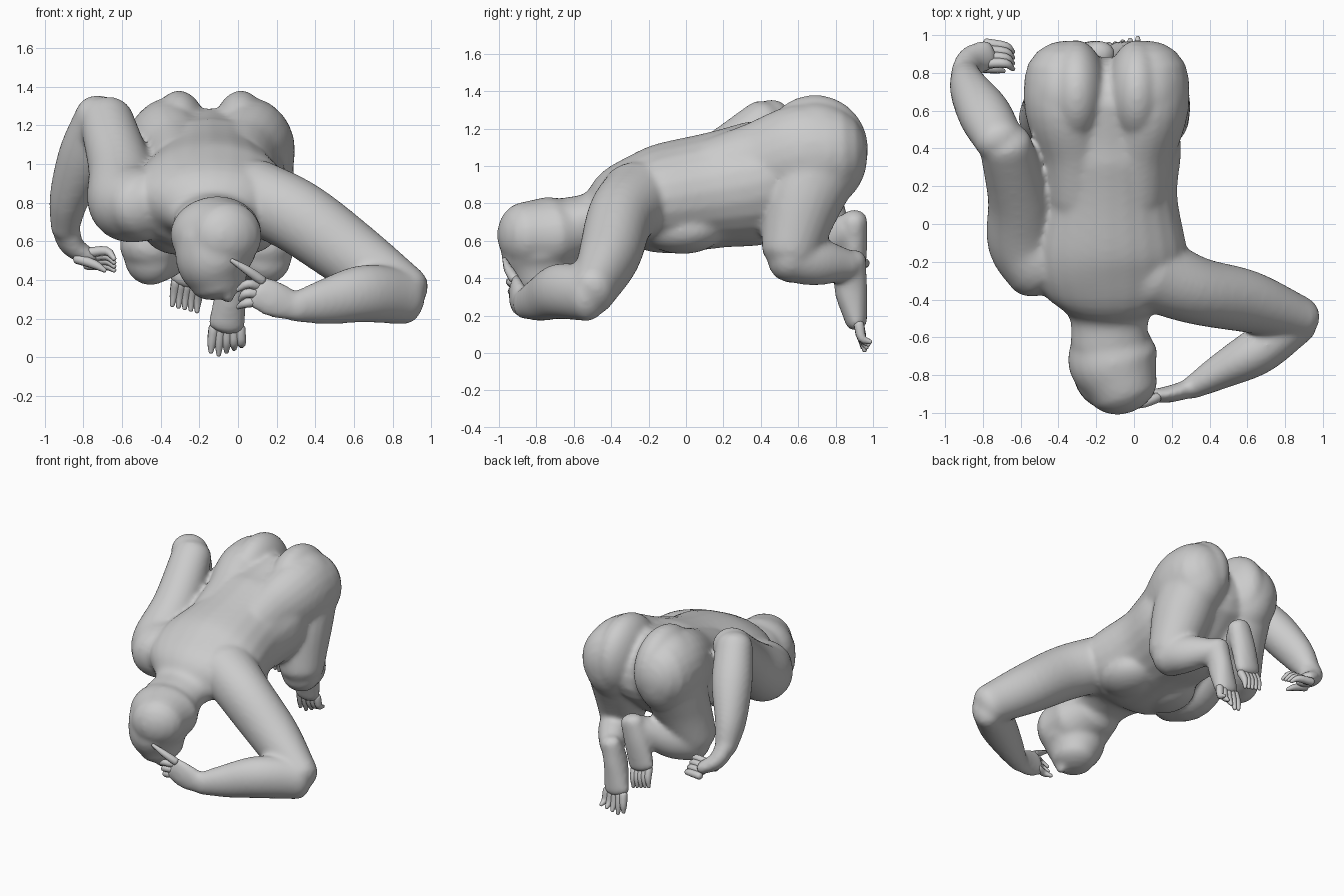
import bpy, bmesh, math
from mathutils import Vector

parts = []


def spline(pts, n):
    # Catmull-Rom through tuples of any length
    vs = [Vector(p) for p in pts]
    vs = [vs[0] * 2 - vs[1]] + vs + [vs[-1] * 2 - vs[-2]]
    out = []
    for i in range(1, len(vs) - 2):
        a, b, c, d = vs[i - 1:i + 3]
        for k in range(n):
            t = k / n
            out.append(0.5 * (2 * b + (c - a) * t + (2 * a - 5 * b + 4 * c - d) * t * t
                              + (3 * b - a - 3 * c + d) * t ** 3))
    return out + [vs[-2]]


def new_object(name, bm):
    bmesh.ops.recalc_face_normals(bm, faces=bm.faces)
    me = bpy.data.meshes.new(name)
    bm.to_mesh(me)
    bm.free()
    me.shade_smooth()
    ob = bpy.data.objects.new(name, me)
    bpy.context.collection.objects.link(ob)
    return ob


def tube(bm, pts, side, seg=24, n=5, cap=0.8):
    # pts: x, y, z, half width along side, half depth; ends are rounded
    s = spline(pts, n)
    side = Vector(side)
    rings = []
    for i, p in enumerate(s):
        t = (Vector(s[min(i + 1, len(s) - 1)][:3]) - Vector(s[max(i - 1, 0)][:3])).normalized()
        u = (side - t * side.dot(t)).normalized()
        rings.append([Vector(p[:3]), t, u, t.cross(u), p[3], p[4]])

    def ends(r, sign):
        c, t, u, v, a, b = r
        return [[c + t * sign * math.sin(q) * min(a, b) * cap, t, u, v,
                 a * math.cos(q), b * math.cos(q)] for q in (0.4, 0.8, 1.15, 1.45)]
    rings = ends(rings[0], -1)[::-1] + rings + ends(rings[-1], 1)
    loops = []
    for c, t, u, v, a, b in rings:
        loops.append([bm.verts.new(c + u * a * math.cos(q) + v * b * math.sin(q))
                      for q in (2 * math.pi * k / seg for k in range(seg))])
    for l0, l1 in zip(loops, loops[1:]):
        for k in range(seg):
            bm.faces.new((l0[k], l0[(k + 1) % seg], l1[(k + 1) % seg], l1[k]))
    bm.faces.new(loops[0])
    bm.faces.new(loops[-1])


def limb(name, pts, side=(1, 0, 0), cap=0.8):
    bm = bmesh.new()
    tube(bm, pts, side, cap=cap)
    parts.append(new_object(name, bm))


def ball(name, c, r):
    bm = bmesh.new()
    bmesh.ops.create_uvsphere(bm, u_segments=32, v_segments=20, radius=1)
    for v in bm.verts:
        v.co = Vector(c) + Vector((v.co.x * r[0], v.co.y * r[1], v.co.z * r[2]))
    parts.append(new_object(name, bm))


def digits(name, rows, r):
    # rows: root, bend, tip of each finger or toe
    bm = bmesh.new()
    for row in rows:
        tube(bm, [(*p, r * k, r * k) for p, k in zip(row, (1.15, 1, 0.5))],
             (0.3, 1, 0.2), seg=8, n=3)
    new_object(name, bm)


# torso and neck
limb("torso", [(-0.14, 0.66, 1.03, 0.33, 0.27), (-0.14, 0.42, 0.92, 0.39, 0.33),
               (-0.14, 0.15, 0.87, 0.37, 0.31), (-0.14, -0.15, 0.82, 0.42, 0.29),
               (-0.13, -0.34, 0.79, 0.37, 0.22), (-0.13, -0.48, 0.725, 0.22, 0.145),
               (-0.13, -0.64, 0.68, 0.205, 0.15)])
# head: skull and down-turned face
limb("skull", [(-0.13, -0.58, 0.66, 0.20, 0.165), (-0.11, -0.72, 0.635, 0.24, 0.20),
               (-0.06, -0.86, 0.63, 0.19, 0.18)], cap=0.8)
limb("face", [(-0.11, -0.78, 0.62, 0.21, 0.21), (-0.12, -0.77, 0.49, 0.20, 0.21),
              (-0.10, -0.76, 0.38, 0.145, 0.16)], cap=0.55)
ball("nose", (-0.05, -0.83, 0.33), (0.035, 0.05, 0.05))
# chest
for x in (-0.30, 0.02):
    ball("chest", (x, -0.02, 0.66), (0.19, 0.22, 0.13))

# buttocks running up from the lower back, and thighs
for x, knee in ((-0.36, -0.46), (0.07, 0.14)):
    s = 1 if x > -0.14 else -1
    limb("flank", [(-0.145 + 0.15 * s, 0.15, 0.94, 0.18, 0.21), (-0.145 + 0.17 * s, 0.40, 0.99, 0.20, 0.25),
                   (x, 0.62, 1.06, 0.22, 0.27), (x, 0.76, 1.07, 0.222, 0.25)], cap=0.95)
    ball("buttock", (-0.145 + 0.16 * s, 0.69, 1.09), (0.163, 0.285, 0.29))
    ball("hip", (x, 0.69, 1.05), (0.222, 0.28, 0.29))
    limb("thigh", [(x + 0.01 * s, 0.70, 1.03, 0.20, 0.25), (x + 0.03 * s, 0.62, 0.80, 0.20, 0.21),
                   (knee, 0.56, 0.56, 0.155, 0.16)])

# shins crossing behind, then feet hanging down
limb("right_shin", [(0.14, 0.55, 0.52, 0.14, 0.14), (0.10, 0.70, 0.49, 0.13, 0.12),
                    (0.02, 0.86, 0.47, 0.085, 0.085)], (0, 0, 1))
limb("right_foot", [(0.0, 0.90, 0.50, 0.075, 0.065), (-0.03, 0.88, 0.36, 0.08, 0.09),
                    (-0.06, 0.91, 0.17, 0.095, 0.06)])
limb("left_shin", [(-0.46, 0.56, 0.52, 0.15, 0.14), (-0.36, 0.70, 0.55, 0.13, 0.12),
                   (-0.20, 0.87, 0.66, 0.09, 0.085)], (0, 0, 1))
limb("left_foot", [(-0.18, 0.90, 0.71, 0.085, 0.07), (-0.22, 0.90, 0.57, 0.095, 0.07),
                   (-0.26, 0.90, 0.40, 0.10, 0.055)])

# right arm folded towards the head
limb("right_upper_arm", [(0.08, -0.25, 0.84, 0.21, 0.19), (0.32, -0.35, 0.72, 0.18, 0.19),
                         (0.60, -0.41, 0.52, 0.165, 0.175), (0.87, -0.50, 0.33, 0.12, 0.14)], (0, 1, 0))
limb("right_forearm", [(0.87, -0.52, 0.31, 0.14, 0.11), (0.66, -0.67, 0.33, 0.15, 0.125),
                       (0.46, -0.78, 0.29, 0.12, 0.095), (0.30, -0.87, 0.26, 0.08, 0.06)], (0, 0, 1))
limb("right_hand", [(0.30, -0.87, 0.26, 0.075, 0.05), (0.19, -0.90, 0.30, 0.095, 0.045),
                    (0.10, -0.91, 0.34, 0.09, 0.035)], (0, 0, 1))

# left arm raised behind, forearm hanging
limb("left_upper_arm", [(-0.48, -0.20, 0.79, 0.22, 0.19), (-0.58, -0.08, 0.81, 0.20, 0.20),
                        (-0.61, 0.14, 0.98, 0.165, 0.17), (-0.68, 0.42, 1.23, 0.14, 0.13)])
limb("left_forearm", [(-0.71, 0.44, 1.25, 0.13, 0.12), (-0.79, 0.58, 1.04, 0.14, 0.14),
                      (-0.87, 0.71, 0.83, 0.105, 0.12), (-0.895, 0.80, 0.67, 0.075, 0.08)])
limb("left_hand", [(-0.895, 0.80, 0.68, 0.07, 0.08), (-0.86, 0.86, 0.58, 0.06, 0.085),
                   (-0.77, 0.90, 0.52, 0.045, 0.08)], (0.5, 0, 1))

# fuse everything into one smooth skin
bpy.ops.object.select_all(action='DESELECT')
for ob in parts:
    ob.select_set(True)
body = parts[0]
bpy.context.view_layer.objects.active = body
bpy.ops.object.join()
body.name = "body"
rm = body.modifiers.new("fuse", 'REMESH')
rm.mode = 'VOXEL'
rm.voxel_size = 0.016
rm.use_smooth_shade = True
sm = body.modifiers.new("soften", 'SMOOTH')
sm.factor = 0.5
sm.iterations = 10

# fingers and toes
digits("right_fingers", [((0.12, -0.92, 0.40), (0.05, -0.95, 0.45), (-0.03, -0.97, 0.50)),
                         ((0.10, -0.91, 0.37), (0.05, -0.94, 0.38), (0.0, -0.92, 0.35)),
                         ((0.10, -0.91, 0.33), (0.04, -0.93, 0.33), (0.01, -0.90, 0.30)),
                         ((0.10, -0.90, 0.29), (0.04, -0.91, 0.28), (0.0, -0.88, 0.26))], 0.024)
digits("left_fingers", [((-0.78, 0.85 + 0.035 * i, 0.54 - 0.02 * i),
                         (-0.68, 0.85 + 0.03 * i, 0.55 - 0.025 * i),
                         (-0.64, 0.82 + 0.03 * i, 0.51 - 0.02 * i)) for i in range(4)]
       + [((-0.83, 0.83, 0.51), (-0.74, 0.82, 0.48), (-0.69, 0.81, 0.45))], 0.024)
digits("right_toes", [((-0.125 + 0.034 * i, 0.925, 0.15), (-0.135 + 0.038 * i, 0.94, 0.08),
                       (-0.14 + 0.04 * i, 0.945 + 0.01 * i, 0.015 + 0.015 * abs(i - 1)))
                      for i in range(5)], 0.025)
digits("left_toes", [((-0.32 + 0.03 * i, 0.90, 0.39 - 0.008 * i), (-0.33 + 0.03 * i, 0.925, 0.33 - 0.008 * i),
                      (-0.34 + 0.032 * i, 0.93, 0.27 - 0.008 * i)) for i in range(5)], 0.024)
